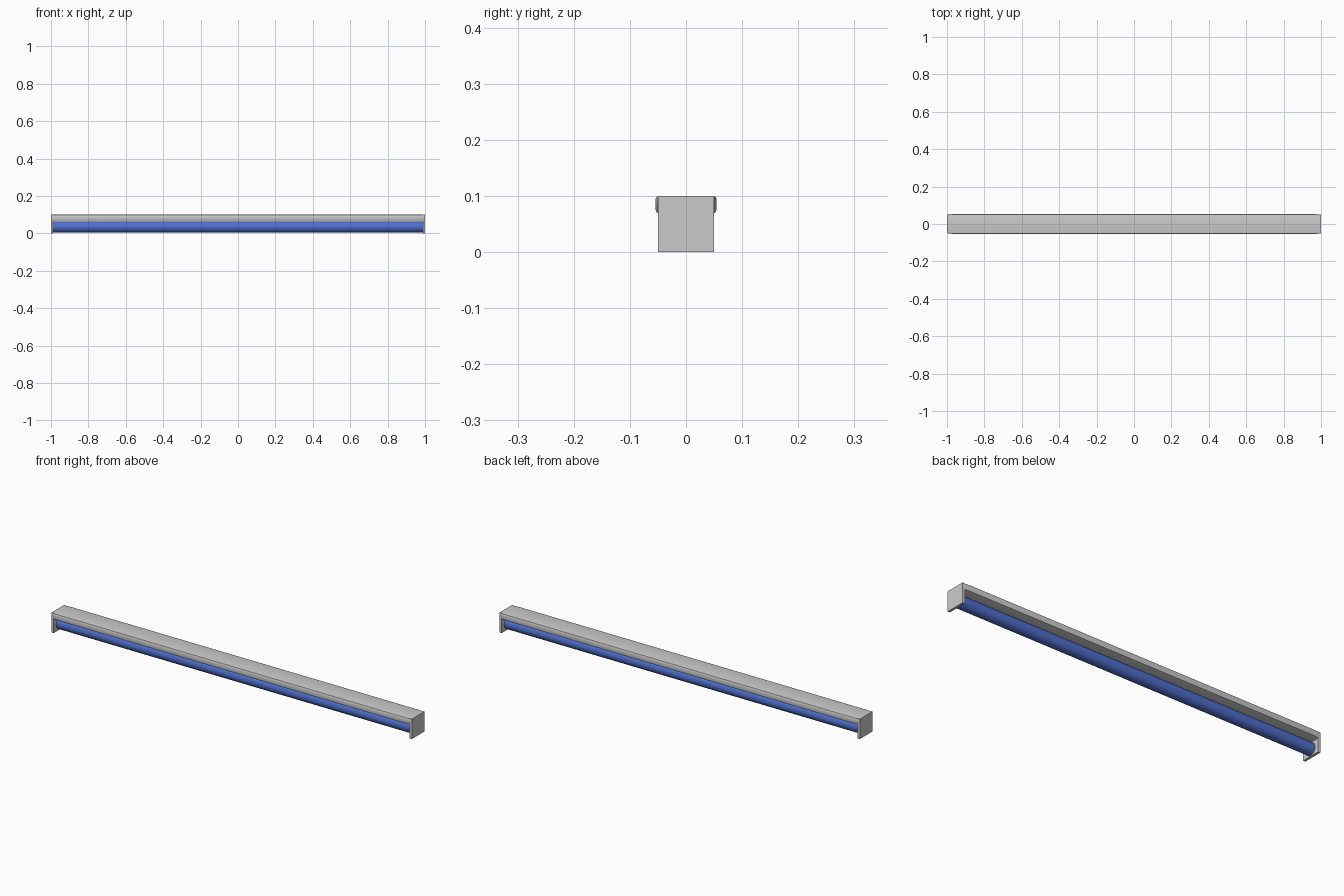
import bpy, bmesh, math

if "Cube" in bpy.data.objects:
    bpy.data.objects.remove(bpy.data.objects["Cube"])

def finish(name, bm, angle=35):
    bmesh.ops.recalc_face_normals(bm, faces=bm.faces)
    me = bpy.data.meshes.new(name)
    bm.to_mesh(me)
    bm.free()
    ob = bpy.data.objects.new(name, me)
    bpy.context.collection.objects.link(ob)
    bpy.ops.object.select_all(action='DESELECT')
    ob.select_set(True)
    bpy.context.view_layer.objects.active = ob
    bpy.ops.object.shade_smooth_by_angle(angle=math.radians(angle))
    return ob

def loft(name, sections):
    # skin matching (y, z) sections placed along x, then cap both ends
    bm = bmesh.new()
    rings = [[bm.verts.new((x, y, z)) for y, z in pts] for x, pts in sections]
    n = len(rings[0])
    for a, b in zip(rings, rings[1:]):
        for i in range(n):
            j = (i + 1) % n
            bm.faces.new((a[i], a[j], b[j], b[i]))
    bm.faces.new(rings[0])
    bm.faces.new(rings[-1])
    return finish(name, bm)

# Housing: shallow rounded bar, narrowing slightly at both ends
def housing_section(w):
    half = [(w - 0.006, 0.068), (w - 0.002, 0.070), (w, 0.075),
            (w, 0.095), (w - 0.002, 0.099), (w - 0.006, 0.1)]
    return half + [(-y, z) for y, z in reversed(half)]

loft("housing", [(x, housing_section(w)) for x, w in
     [(-0.995, 0.05), (-0.96, 0.054), (0.96, 0.054), (0.995, 0.05)]])

# Square end plates
for side, s in (("left", -1), ("right", 1)):
    plate = [(-0.05, 0), (0.05, 0), (0.05, 0.1), (-0.05, 0.1)]
    loft(side + "_end_plate", [(s * 0.988, plate), (s * 1.0, plate)])

# Blue light tube between the plates
circle = [(0.03 * math.cos(i * math.tau / 24), 0.034 + 0.03 * math.sin(i * math.tau / 24))
          for i in range(24)]
tube = loft("light_tube", [(-0.99, circle), (0.99, circle)])
mat = bpy.data.materials.new("blue_tube")
mat.diffuse_color = (0.08, 0.16, 0.62, 1)
mat.use_nodes = True
mat.node_tree.nodes["Principled BSDF"].inputs["Base Color"].default_value = mat.diffuse_color
tube.data.materials.append(mat)
